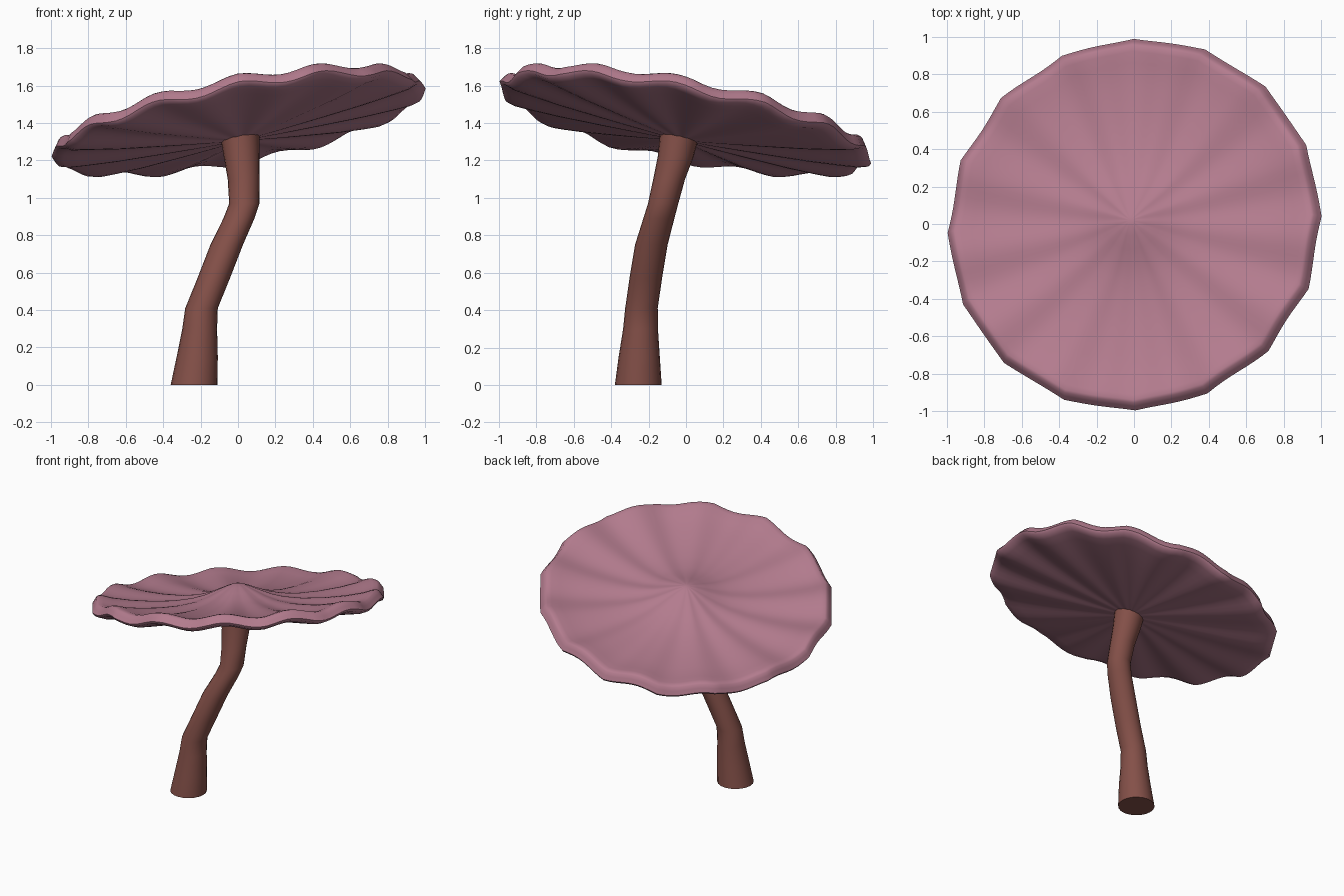
import bpy, bmesh, math
from mathutils import Vector

if "Cube" in bpy.data.objects:
    bpy.data.objects.remove(bpy.data.objects["Cube"])


def material(name, rgb):
    m = bpy.data.materials.new(name)
    m.diffuse_color = (*rgb, 1)
    m.use_nodes = True
    m.node_tree.nodes["Principled BSDF"].inputs["Base Color"].default_value = m.diffuse_color
    return m


def loft(name, rings, mat, start=None, end=None):
    """Skin a stack of equal point loops; start/end are optional pole points."""
    bm = bmesh.new()
    loops = [[bm.verts.new(p) for p in ring] for ring in rings]
    n = len(loops[0])
    for a, b in zip(loops, loops[1:]):
        for i in range(n):
            j = (i + 1) % n
            bm.faces.new((a[i], a[j], b[j], b[i]))
    for loop, pole in ((loops[0], start), (loops[-1], end)):
        if pole is None:
            bm.faces.new(loop)
        else:
            p = bm.verts.new(pole)
            for i in range(n):
                bm.faces.new((loop[i], loop[(i + 1) % n], p))
    bmesh.ops.recalc_face_normals(bm, faces=bm.faces)
    me = bpy.data.meshes.new(name)
    bm.to_mesh(me)
    bm.free()
    ob = bpy.data.objects.new(name, me)
    bpy.context.collection.objects.link(ob)
    me.materials.append(mat)
    bpy.ops.object.select_all(action='DESELECT')
    ob.select_set(True)
    bpy.context.view_layer.objects.active = ob
    bpy.ops.object.shade_smooth_by_angle(angle=math.radians(50))
    return ob


pink = material("cap_pink", (0.45, 0.20, 0.27))
brown = material("stem_brown", (0.23, 0.08, 0.065))

# Cap: 16-sided outline, tilted, with 13 ripples growing towards the rim
SIDES, PER_SIDE, WAVES = 16, 8, 13
tilt = Vector((0, 0, 1)).rotation_difference(Vector((-0.19, 0.2, 1)))
centre = Vector((0, 0, 1.42))


def cap_point(r, z, i):
    step = 2 * math.pi / SIDES
    off = (i % PER_SIDE) / PER_SIDE * step - step / 2
    a = i / PER_SIDE * step + math.radians(1.5)
    rr = r * math.cos(step / 2) / math.cos(off)
    wave = 0.019 * r ** 1.3 * math.cos(WAVES * (a + math.radians(33)))
    return centre + tilt @ Vector((rr * math.cos(a), rr * math.sin(a), z + wave))


profile = [(.03, .1), (.08, .084), (.15, .056), (.23, .026), (.32, .004), (.45, -.01),
           (.6, -.01), (.75, 0), (.88, .018), (.94, .034), (.97, .036), (.985, .03),
           (1.0, .008), (1.017, -.018),
           (1.008, -.034), (.96, -.05), (.88, -.06), (.7, -.078), (.45, -.095),
           (.2, -.11), (.08, -.116)]
rings = [[cap_point(r, z, i) for i in range(SIDES * PER_SIDE)] for r, z in profile]
loft("cap", rings, pink, cap_point(0, .104, 0), cap_point(0, -.118, 0))

# Stem: bent tapering tube (x, y, z, radius)
path = [(-.235, -.255, 0, .125), (-.218, -.25, .15, .11), (-.205, -.243, .3, .093),
        (-.195, -.238, .41, .087), (-.13, -.215, .57, .087), (-.06, -.185, .75, .087),
        (.005, -.145, .89, .083), (.034, -.122, .97, .081), (.03, -.09, 1.1, .085),
        (.02, -.055, 1.22, .096), (.007, -.03, 1.36, .107)]
rings = [[Vector((x + r * math.cos(t * math.pi / 10), y + r * math.sin(t * math.pi / 10), z))
          for t in range(20)] for x, y, z, r in path]
loft("stem", rings, brown)
